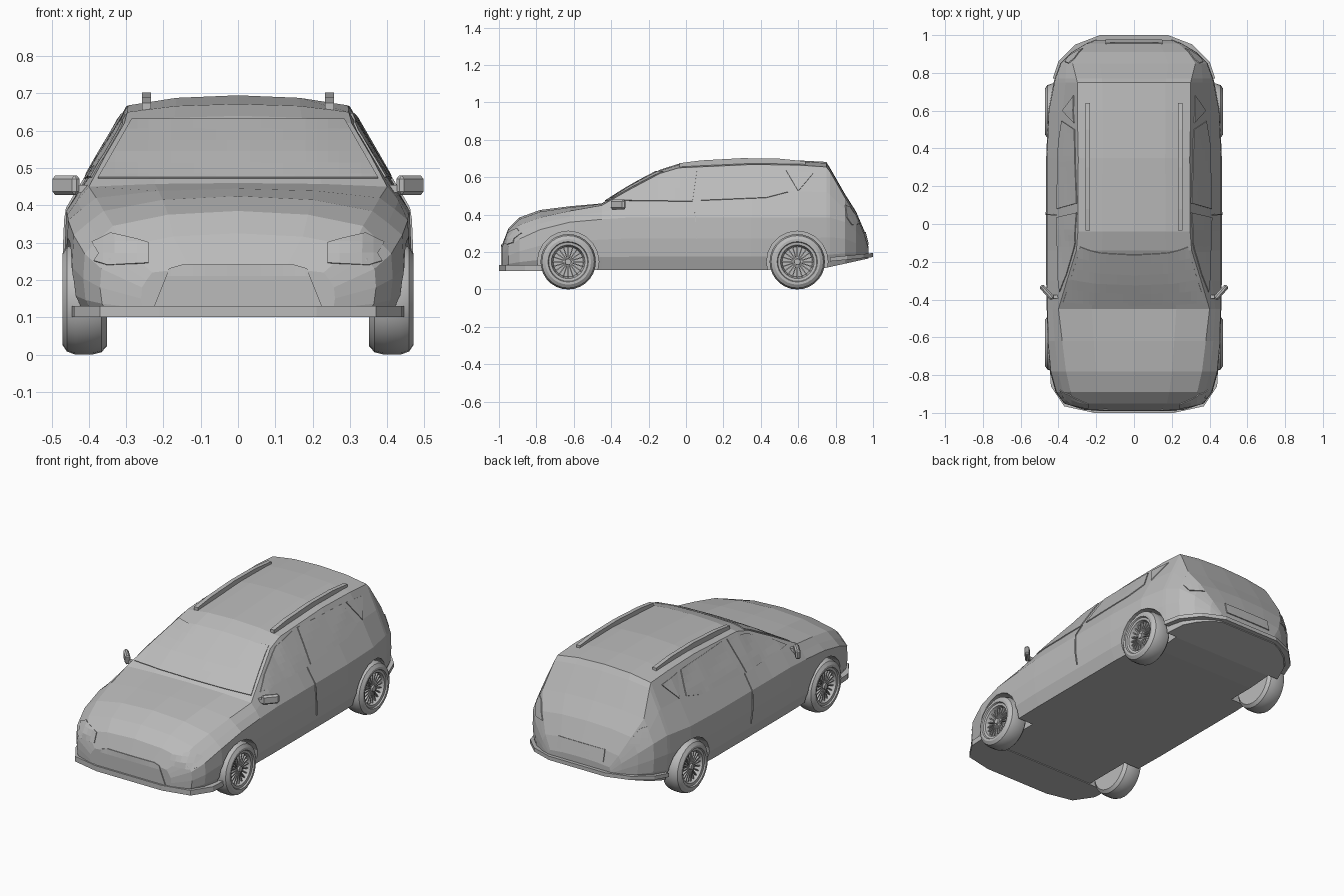
import bpy, bmesh, math
from mathutils import Vector, Matrix
from mathutils.bvhtree import BVHTree

if "Cube" in bpy.data.objects:
    bpy.data.objects.remove(bpy.data.objects["Cube"])

GREY = (0.5, 0.5, 0.5, 1.0)
paint = bpy.data.materials.new("plain grey")
paint.use_nodes = True
paint.diffuse_color = GREY
paint.node_tree.nodes["Principled BSDF"].inputs["Base Color"].default_value = GREY


def finish(name, bm, angle=None):
    """Turn a bmesh into a painted object."""
    bmesh.ops.recalc_face_normals(bm, faces=bm.faces)
    mesh = bpy.data.meshes.new(name)
    bm.to_mesh(mesh)
    bm.free()
    mesh.materials.append(paint)
    obj = bpy.data.objects.new(name, mesh)
    bpy.context.collection.objects.link(obj)
    if angle:
        bpy.ops.object.select_all(action='DESELECT')
        obj.select_set(True)
        bpy.context.view_layer.objects.active = obj
        bpy.ops.object.shade_smooth_by_angle(angle=math.radians(angle))
    return obj


def loft(bm, rings, capped=True):
    """Skin a list of closed rings of points."""
    rows = [[bm.verts.new(p) for p in ring] for ring in rings]
    n = len(rows[0])
    for a, b in zip(rows, rows[1:]):
        for i in range(n):
            j = (i + 1) % n
            bm.faces.new((a[i], a[j], b[j], b[i]))
    if capped:
        bm.faces.new(rows[0])
        bm.faces.new(rows[-1])


def box(bm, size, matrix):
    bmesh.ops.create_cube(bm, size=1, matrix=matrix @ Matrix.Diagonal((*size, 1)))


# Body stations: y, half width, shoulder z, top edge half width, top edge z, centre z
STATIONS = [
    (-.985, .26, .18, .23, .22, .235),
    (-.95, .37, .23, .31, .29, .325),
    (-.89, .415, .27, .335, .345, .385),
    (-.78, .445, .32, .36, .385, .425),
    (-.62, .46, .36, .38, .42, .445),
    (-.45, .462, .375, .40, .45, .46),
    (-.3, .465, .385, .355, .535, .555),
    (-.14, .465, .385, .305, .62, .64),
    (-.04, .465, .385, .297, .65, .672),
    (.35, .465, .385, .295, .668, .695),
    (.6, .455, .385, .30, .665, .69),
    (.75, .425, .385, .30, .655, .682),
    (.77, .42, .385, .305, .63, .65),
    (.85, .39, .36, .325, .49, .51),
    (.91, .33, .31, .285, .395, .415),
    (.955, .255, .25, .235, .29, .31),
    (.975, .2, .2, .19, .22, .23),
]


def section(y, w, zs, wt, zt, zc):
    zb = .105 if y < .7 else .105 + (y - .7) * .22
    half = [(w * .93, zb), (w * .985, zb + (zs - zb) * .25),
            (w, zb + (zs - zb) * .6), (w * .99, zs),
            ((w + wt) / 2, (zs + zt) / 2), (wt, zt),
            (wt * .56, zt + (zc - zt) * .75)]
    ring = half + [(0, zc)] + [(-x, z) for x, z in reversed(half)]
    return [(x, y, z) for x, z in ring]


bm = bmesh.new()
loft(bm, [section(*s) for s in STATIONS])
bmesh.ops.recalc_face_normals(bm, faces=bm.faces)
surface = BVHTree.FromBMesh(bm)
body = finish("body", bm)

# Wheel arches cut out of the body
WHEELS = {"front": -.63, "rear": .595}
AXLE_Z = .148
for y in WHEELS.values():
    for side in (1, -1):
        bm = bmesh.new()
        turn = Matrix.Translation((side * .48, y, AXLE_Z)) @ Matrix.Rotation(math.pi / 2, 4, 'Y')
        bmesh.ops.create_cone(bm, cap_ends=True, segments=20, radius1=.164,
                              radius2=.164, depth=.3, matrix=turn)
        cutter = finish("arch_cutter", bm)
        cutter.hide_render = True
        mod = body.modifiers.new("arch", 'BOOLEAN')
        mod.operation = 'DIFFERENCE'
        mod.solver = 'EXACT'
        mod.object = cutter
        bpy.context.view_layer.objects.active = body
        bpy.ops.object.modifier_apply(modifier=mod.name)
        bpy.data.objects.remove(cutter)


def panel(name, outline, direction):
    """Thin plate: a flat outline pressed onto the body along a direction."""
    d = Vector(direction)
    along_x = abs(d.x) > .5
    bm = bmesh.new()
    flat = [Vector((0, a, z) if along_x else (a, 0, z)) for a, z in outline]
    bm.faces.new([bm.verts.new(p) for p in flat])
    for axis in (Vector((0, 1, 0) if along_x else (1, 0, 0)), Vector((0, 0, 1))):
        for i in range(-25, 26):
            bmesh.ops.bisect_plane(bm, geom=bm.verts[:] + bm.edges[:] + bm.faces[:],
                                   plane_co=axis * (i * .03 + .001), plane_no=axis)
    for v in bm.verts:
        hit, normal, *_ = surface.ray_cast(v.co - d * 2, d)
        if hit is None:
            hit, normal, *_ = surface.find_nearest(v.co - d)
        v.co = hit + normal * .002
    plate = finish(name, bm)
    solid = plate.modifiers.new("thickness", 'SOLIDIFY')
    solid.thickness = .006
    solid.offset = 0


def mirrored(points):
    return points + [(-a, z) for a, z in reversed(points)]


FORWARD, BACK = (0, 1, 0), (0, -1, 0)
panel("windscreen", mirrored([(.375, .472), (.285, .628)]), FORWARD)
panel("grille", mirrored([(.225, .13), (.185, .23), (.15, .24)]), FORWARD)
panel("number_plate_panel", mirrored([(.15, .24), (.15, .305)]), BACK)

HEADLIGHT = [(.24, .30), (.34, .325), (.39, .30), (.372, .27), (.385, .25), (.35, .24), (.24, .245)]
TAIL_LIGHT = [(.27, .35), (.345, .345), (.365, .385), (.345, .45), (.315, .44)]
FRONT_WINDOW = [(-.36, .475), (-.27, .535), (-.1, .62), (.06, .645), (.035, .47)]
REAR_WINDOW = [(.08, .475), (.11, .648), (.5, .638), (.545, .52), (.43, .49)]
QUARTER_WINDOW = [(.535, .635), (.68, .62), (.6, .525)]
DOOR_SEAM = [(.045, .47), (.05, .3), (.06, .2), (.066, .2), (.056, .3), (.051, .47)]
for s, side in ((1, "left"), (-1, "right")):
    panel(side + "_headlight", [(s * x, z) for x, z in HEADLIGHT], FORWARD)
    panel(side + "_tail_light", [(s * x, z) for x, z in TAIL_LIGHT], BACK)
    inward = (-s, 0, 0)
    panel(side + "_front_window", FRONT_WINDOW, inward)
    panel(side + "_rear_window", REAR_WINDOW, inward)
    panel(side + "_quarter_window", QUARTER_WINDOW, inward)
    panel(side + "_door_seam", DOOR_SEAM, inward)


# Bumper lips wrapped round both ends
def lip(name, half, base, height):
    plan = mirrored(half)
    bm = bmesh.new()
    loft(bm, [[(x, y, base(y) + h) for x, y in
               half + [(-x, y) for x, y in reversed(half)]] for h in (0, height)])
    return finish(name, bm)


lip("front_bumper_lip", [(.445, -.77), (.44, -.86), (.37, -.965), (.21, -1)],
    lambda y: .10, .03)
lip("rear_bumper_lip", [(.43, .77), (.40, .86), (.31, .95), (.18, 1)],
    lambda y: .15 + (y - .77) * .1, .022)

# Roof rails follow the crown of the roof
for s, side in ((1, "left"), (-1, "right")):
    bm = bmesh.new()
    rings = []
    for y, top in ((-.035, .675), (.08, .69), (.3, .702), (.5, .699), (.64, .685)):
        rings.append([(s * .245 + dx, y, top + dz) for dx, dz in
                      ((-.012, -.03), (.012, -.03), (.012, 0), (-.012, 0))])
    loft(bm, rings)
    finish(side + "_roof_rail", bm)

# Door mirrors: bevelled housings swept back, on a short stalk
for s, side in ((1, "left"), (-1, "right")):
    bm = bmesh.new()
    place = Matrix.Translation((s * .461, -.362, .454)) @ Matrix.Rotation(s * math.radians(48), 4, 'Z')
    box(bm, (.095, .028, .052), place)
    bmesh.ops.bevel(bm, geom=bm.edges[:], offset=.009, segments=1, affect='EDGES')
    box(bm, (.05, .02, .02), Matrix.Translation((s * .42, -.385, .445)))
    finish(side + "_mirror", bm)

# Wheels: turned tyre and dished rim, hub and thin spokes
TYRE = [(-.06, .095), (-.06, .125), (-.045, .142), (-.02, .148), (.025, .148),
        (.048, .14), (.06, .122), (.06, .108), (.052, .104), (.05, .09),
        (.035, .084), (.012, .08), (.012, 0)]


def wheel(name, x, y, s):
    bm = bmesh.new()
    steps = 28
    rows = []
    for dx, r in [(-.06, 0)] + TYRE:
        rows.append([bm.verts.new((dx, r * math.cos(a), r * math.sin(a)))
                     for a in (i * math.tau / steps for i in range(steps))]
                    if r else [bm.verts.new((dx, 0, 0))] * steps)
    for a, b in zip(rows, rows[1:]):
        for i in range(steps):
            j = (i + 1) % steps
            quad = list(dict.fromkeys((a[i], a[j], b[j], b[i])))
            bm.faces.new(quad)
    for i in range(20):
        spin = Matrix.Rotation(i * math.tau / 20, 4, 'X')
        box(bm, (.012, .006, .07), spin @ Matrix.Translation((.032, 0, .05)))
    bmesh.ops.create_cone(bm, cap_ends=True, segments=12, radius1=.022, radius2=.016, depth=.035,
                          matrix=Matrix.Translation((.03, 0, 0)) @ Matrix.Rotation(math.pi / 2, 4, 'Y'))
    bmesh.ops.transform(bm, verts=bm.verts, matrix=Matrix.Translation((x, y, AXLE_Z))
                        @ Matrix.Diagonal((s, 1, 1, 1)))
    finish(name, bm, 25)


for end, y in WHEELS.items():
    for s, side in ((1, "left"), (-1, "right")):
        wheel(f"{end}_{side}_wheel", s * .411, y, s)
